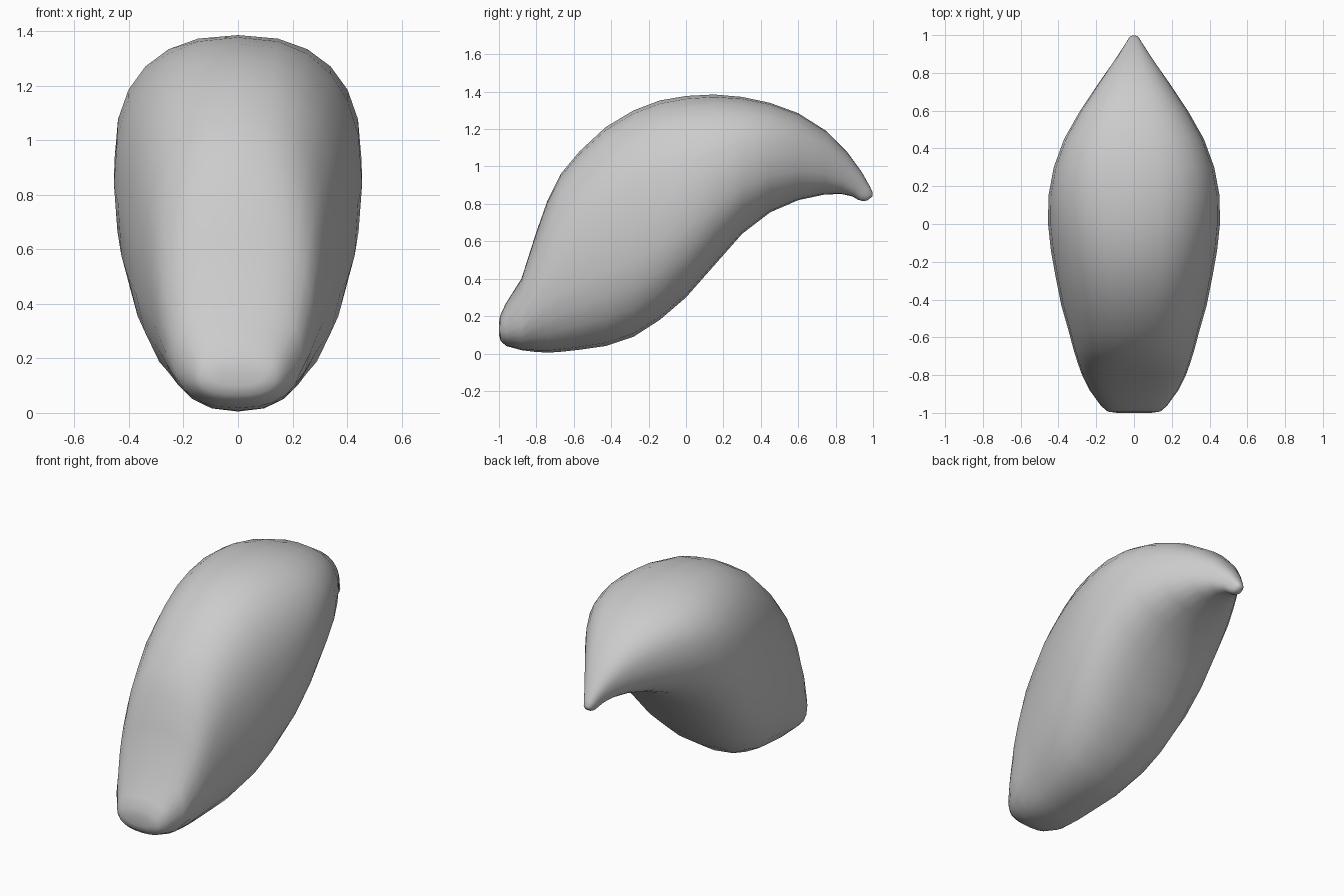
import bpy, bmesh
from math import sin, cos, pi, copysign

# Sections along the body: (top y, top z, bottom y, bottom z, half width)
SECTIONS = [
    (-1.0, 0.16, -1.0, 0.10, 0.09),
    (-0.995, 0.20, -0.99, 0.065, 0.14),
    (-0.965, 0.265, -0.96, 0.04, 0.175),
    (-0.88, 0.40, -0.88, 0.018, 0.235),
    (-0.80, 0.65, -0.80, 0.008, 0.275),
    (-0.74, 0.82, -0.73, 0.005, 0.298),
    (-0.67, 0.96, -0.66, 0.01, 0.32),
    (-0.57, 1.08, -0.57, 0.02, 0.345),
    (-0.43, 1.21, -0.43, 0.04, 0.385),
    (-0.28, 1.30, -0.28, 0.09, 0.415),
    (-0.14, 1.353, -0.14, 0.18, 0.44),
    (0.00, 1.377, 0.00, 0.30, 0.455),
    (0.15, 1.385, 0.15, 0.47, 0.453),
    (0.30, 1.372, 0.30, 0.64, 0.425),
    (0.45, 1.34, 0.45, 0.755, 0.37),
    (0.60, 1.285, 0.60, 0.82, 0.285),
    (0.75, 1.19, 0.74, 0.85, 0.188),
    (0.86, 1.08, 0.83, 0.853, 0.118),
    (0.94, 0.97, 0.89, 0.84, 0.068),
    (0.985, 0.89, 0.92, 0.822, 0.04),
    (0.998, 0.86, 0.945, 0.815, 0.03),
    (0.998, 0.84, 0.968, 0.818, 0.016),
]
SEGMENTS = 24


def rounded(v):
    # slightly boxy ellipse
    return copysign(abs(v) ** (2 / 2.4), v)


# Curved, tapering body
bm = bmesh.new()
rings = []
for ty, tz, by, bz, w in SECTIONS:
    ring = []
    for i in range(SEGMENTS):
        a = 2 * pi * i / SEGMENTS
        t = 0.5 + 0.5 * rounded(sin(a))
        ring.append(bm.verts.new((w * rounded(cos(a)), by + (ty - by) * t, bz + (tz - bz) * t)))
    rings.append(ring)
for r0, r1 in zip(rings, rings[1:]):
    for i in range(SEGMENTS):
        j = (i + 1) % SEGMENTS
        bm.faces.new((r0[i], r0[j], r1[j], r1[i]))

# Closed ends
for ring in (rings[0], rings[-1]):
    bm.faces.new(ring)
bmesh.ops.recalc_face_normals(bm, faces=bm.faces)
for f in bm.faces:
    f.smooth = True

mesh = bpy.data.meshes.new("curved_body")
bm.to_mesh(mesh)
bm.free()
body = bpy.data.objects.new("curved_body", mesh)
bpy.context.collection.objects.link(body)
